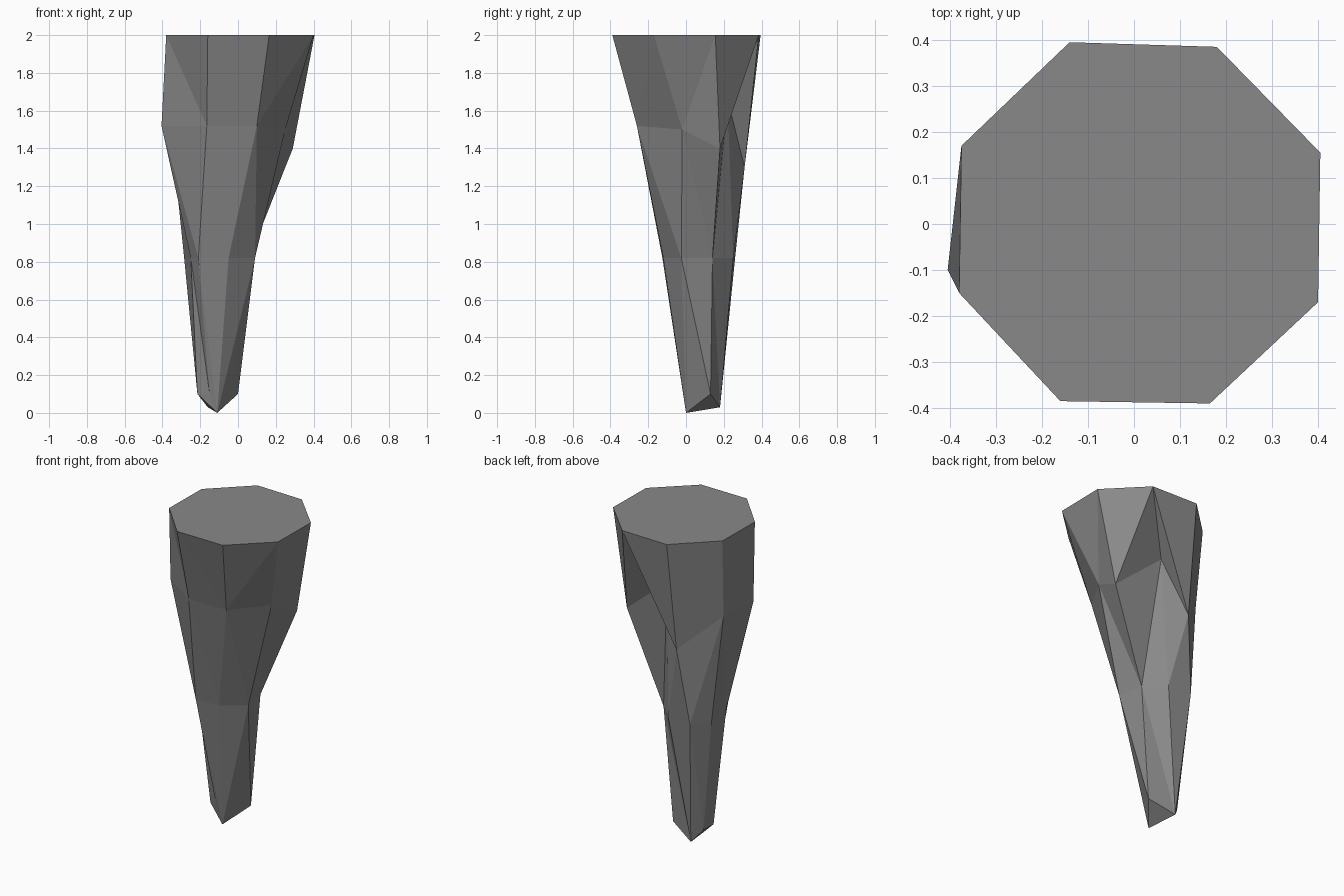
import bpy
import bmesh

default_cube = bpy.data.objects.get("Cube")
if default_cube:
    bpy.data.objects.remove(default_cube, do_unlink=True)


def flat_material(name, colour):
    material = bpy.data.materials.new(name)
    material.use_nodes = True
    material.diffuse_color = colour
    material.node_tree.nodes["Principled BSDF"].inputs["Base Color"].default_value = colour
    return material


def stitch(mesh, upper, lower, folds):
    """Join two eight-point rings; each letter tells which way a facet folds."""
    count = len(upper)
    for index, fold in enumerate(folds):
        following = (index + 1) % count
        a, b = upper[index], upper[following]
        c, d = lower[index], lower[following]
        if fold == "L":          # crease from this upper point to the next lower point
            facets = [(a, c, d), (a, d, b)]
        else:                    # crease from the next upper point to this lower point
            facets = [(a, c, b), (b, c, d)]
        for facet in facets:
            if len(set(facet)) == len(facet):
                mesh.faces.new(facet)


# Rings run counter-clockwise from the front left corner of the view
rim = [(-.16, -.385), (.165, -.39), (.4, -.17), (.405, .155),
       (.18, .385), (-.14, .395), (-.375, .17), (-.38, -.15)]
shoulder = [(-.165, -.26, 1.52), (.1, -.26, 1.52), (.25, -.02, 1.5), (.29, .18, 1.4),
            (-.02, .22, 1.66), (-.15, .31, 1.3), (-.355, .13, 1.5), (-.405, -.1, 1.52)]
waist = [(-.21, -.125), (-.05, -.12), (.09, -.025), (.06, .14),
         (-.05, .25), (-.21, .26), (-.285, .15), (-.25, -.05)]
point = [(-.15, 0, .1), (-.11, 0, 0), (0, .13, .1),
         (-.16, .18, .03), (-.215, .13, .1), (-.215, .03, .1)]

spike = bmesh.new()
rim_ring = [spike.verts.new((x, y, 2)) for x, y in rim]
shoulder_ring = [spike.verts.new(place) for place in shoulder]
waist_ring = [spike.verts.new((x, y, .82)) for x, y in waist]
chip, tip, side, heel, back, flank = [spike.verts.new(place) for place in point]

# Flat top and the three faceted bands; two points of the last band are shared
spike.faces.new(rim_ring)
stitch(spike, rim_ring, shoulder_ring, "LRRRLLLL")
stitch(spike, shoulder_ring, waist_ring, "LLLRRRLL")
stitch(spike, waist_ring, [chip, tip, tip, side, heel, heel, back, flank], "LLLLLLLL")

# Chipped underside fanning out from the tip
for first, second in [(side, heel), (heel, back), (back, flank), (flank, chip)]:
    spike.faces.new((tip, second, first))

bmesh.ops.recalc_face_normals(spike, faces=spike.faces)
mesh = bpy.data.meshes.new("rock_spike")
spike.to_mesh(mesh)
spike.free()
mesh.materials.append(flat_material("stone grey", (.25, .25, .25, 1)))
rock = bpy.data.objects.new("rock_spike", mesh)
bpy.context.collection.objects.link(rock)
